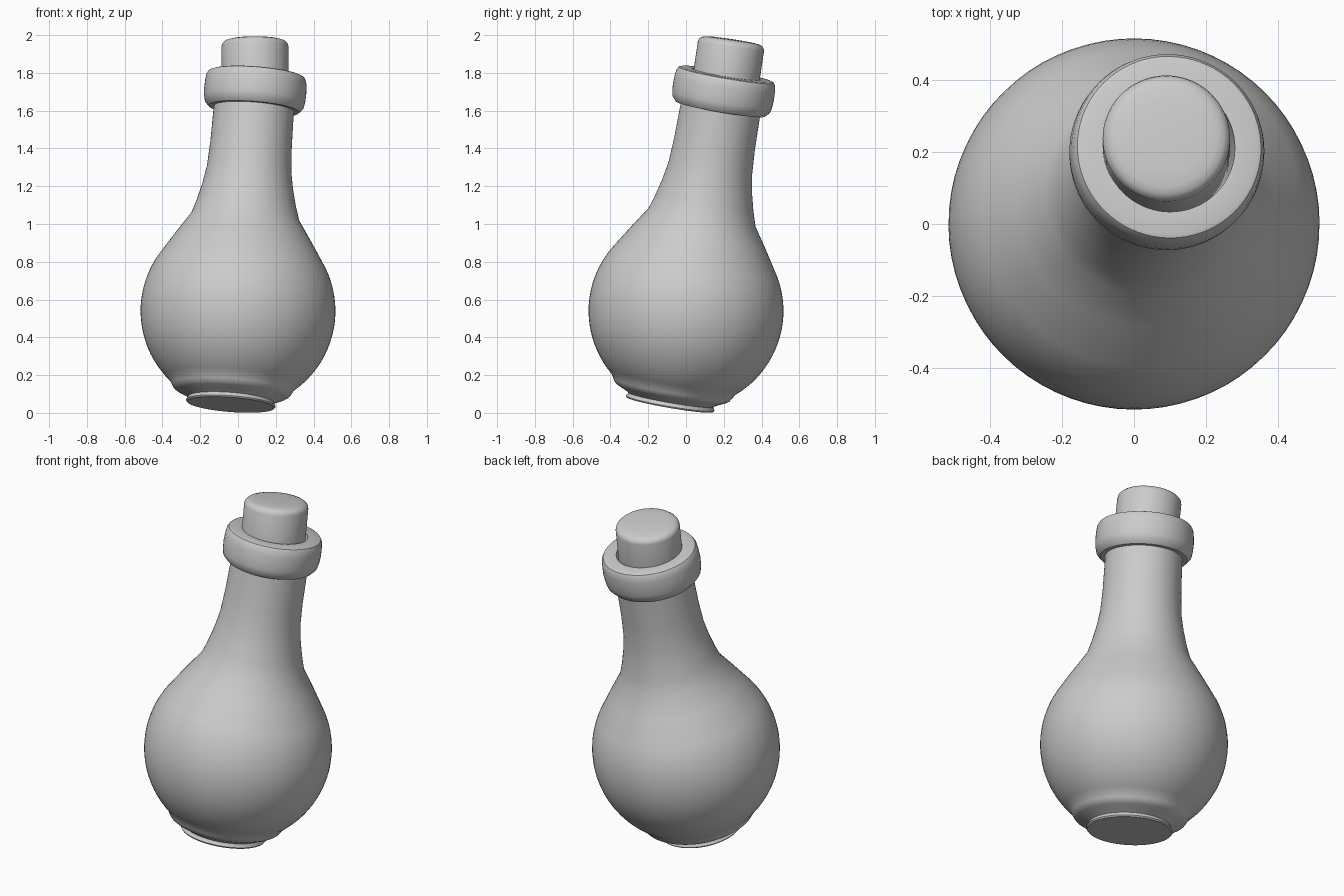
import bpy, bmesh
from math import sin, cos, pi, radians
from mathutils import Vector, Matrix

if "Cube" in bpy.data.objects:
    bpy.data.objects.remove(bpy.data.objects["Cube"])

SEG = 72


def lathe(name, profile, origin, axis, angle=35):
    """Spin (radius, height) points around a tilted axis."""
    rot = Vector((0, 0, 1)).rotation_difference(Vector(axis).normalized())
    mat = Matrix.Translation(origin) @ rot.to_matrix().to_4x4()
    bm = bmesh.new()
    rings = []
    for r, h in profile:
        if r == 0:
            rings.append([bm.verts.new((0, 0, h))])
        else:
            rings.append([bm.verts.new((r * cos(2 * pi * i / SEG), r * sin(2 * pi * i / SEG), h))
                          for i in range(SEG)])
    for a, b in zip(rings, rings[1:]):
        for i in range(SEG):
            j = (i + 1) % SEG
            if len(a) == 1:
                bm.faces.new((a[0], b[j], b[i]))
            elif len(b) == 1:
                bm.faces.new((a[i], a[j], b[0]))
            else:
                bm.faces.new((a[i], a[j], b[j], b[i]))
    bmesh.ops.recalc_face_normals(bm, faces=bm.faces)
    bm.transform(mat)
    mesh = bpy.data.meshes.new(name)
    bm.to_mesh(mesh)
    bm.free()
    ob = bpy.data.objects.new(name, mesh)
    bpy.context.collection.objects.link(ob)
    bpy.ops.object.select_all(action='DESELECT')
    ob.select_set(True)
    bpy.context.view_layer.objects.active = ob
    bpy.ops.object.shade_smooth_by_angle(angle=radians(angle))
    return ob


centre = (0, 0, 0.54)
lean = (0.077, 0.168, 0.983)
R = 0.516

# Flask: foot, round belly, neck, and the open bore inside the neck
foot = [(0, -0.505), (0.232, -0.505), (0.238, -0.497), (0.232, -0.487), (0.228, -0.478),
        (0.25, -0.465), (0.29, -0.447), (0.308, -0.435), (0.319, -0.418)]
belly = [(R * cos(radians(a)), R * sin(radians(a))) for a in range(-50, 34, 4)]
neck = [(0.36, 0.395), (0.287, 0.505), (0.262, 0.585), (0.241, 0.67), (0.224, 0.765),
        (0.216, 0.9), (0.212, 1.12), (0.212, 1.2)]
bore = [(0.183, 1.2), (0.183, 0.95), (0, 0.95)]
lathe("flask_body", foot + belly + neck + bore, centre, lean)

# Collar around the mouth
collar = [(0.183, 1.09), (0.24, 1.088), (0.262, 1.112), (0.268, 1.14), (0.271, 1.18),
          (0.269, 1.225), (0.265, 1.255), (0.256, 1.271), (0.246, 1.275), (0.183, 1.275),
          (0.183, 1.09)]
lathe("collar", collar, centre, lean)

# Stopper, leaning a little differently from the neck
cork = [(0, -0.45), (0.172, -0.45), (0.177, -0.44), (0.177, -0.035), (0.173, -0.02),
        (0.16, -0.008), (0.14, -0.002), (0.1, 0.002), (0, 0.004)]
lathe("cork", cork, (0.09, 0.243, 1.975), (0, 0.15, 1))
